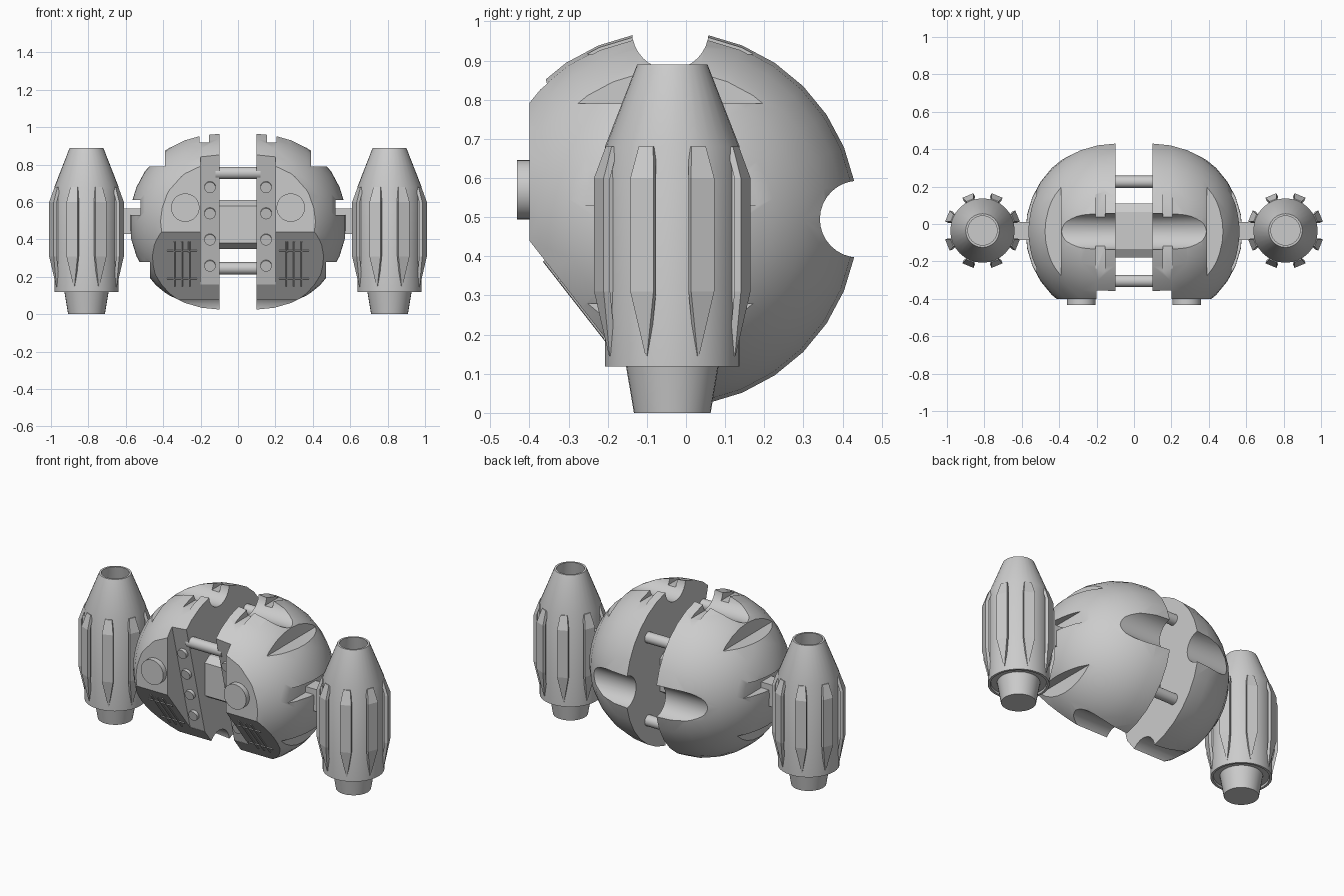
import bpy, bmesh, math
from mathutils import Matrix, Vector

if "Cube" in bpy.data.objects:
    bpy.data.objects.remove(bpy.data.objects["Cube"])

grey = bpy.data.materials.new("hull grey")
grey.use_nodes = True
COLOUR = (0.6, 0.6, 0.6, 1)
grey.diffuse_color = COLOUR
grey.node_tree.nodes["Principled BSDF"].inputs["Base Color"].default_value = COLOUR

CY, CZ, R = -0.04, 0.495, 0.48      # hull centre and radius
HALF_GAP = 0.1
POD_X, POD_Y = 0.81, -0.035


def make(name, bm):
    """Turn a bmesh into an object."""
    bmesh.ops.recalc_face_normals(bm, faces=bm.faces)
    mesh = bpy.data.meshes.new(name)
    bm.to_mesh(mesh)
    bm.free()
    mesh.materials.append(grey)
    ob = bpy.data.objects.new(name, mesh)
    bpy.context.collection.objects.link(ob)
    return ob


def box(x, y, z):
    """Box from three (low, high) ranges."""
    bm = bmesh.new()
    bmesh.ops.create_cube(bm, size=1)
    for v in bm.verts:
        v.co = [lo + (c + 0.5) * (hi - lo) for c, (lo, hi) in zip(v.co, (x, y, z))]
    return bm


def prism(outline, x0, x1):
    """Extrude a (y, z) outline along x."""
    bm = bmesh.new()
    face = bm.faces.new([bm.verts.new((x0, y, z)) for y, z in outline])
    out = bmesh.ops.extrude_face_region(bm, geom=[face])
    moved = [g for g in out["geom"] if isinstance(g, bmesh.types.BMVert)]
    bmesh.ops.translate(bm, vec=(x1 - x0, 0, 0), verts=moved)
    return bm


def rod(a, b, radius, sides=24):
    """Cylinder between two points."""
    a, b = Vector(a), Vector(b)
    turn = (b - a).to_track_quat("Z", "Y").to_matrix().to_4x4()
    bm = bmesh.new()
    bmesh.ops.create_cone(bm, cap_ends=True, segments=sides, radius1=radius, radius2=radius,
                          depth=(b - a).length, matrix=Matrix.Translation((a + b) / 2) @ turn)
    return bm


def apply(ob, kind, **settings):
    mod = ob.modifiers.new(kind, kind)
    for key, value in settings.items():
        setattr(mod, key, value)
    bpy.context.view_layer.update()
    baked = bpy.data.meshes.new_from_object(ob.evaluated_get(bpy.context.evaluated_depsgraph_get()))
    ob.modifiers.clear()
    ob.data = baked


def cut(ob, bm):
    cutter = make("cutter", bm)
    apply(ob, "BOOLEAN", operation="DIFFERENCE", solver="EXACT", object=cutter)
    bpy.data.objects.remove(cutter)


def finish(ob, mirror=True, smooth=True):
    if mirror:
        apply(ob, "MIRROR", use_mirror_merge=False)
    if smooth:
        bpy.ops.object.select_all(action="DESELECT")
        ob.select_set(True)
        bpy.context.view_layer.objects.active = ob
        bpy.ops.object.shade_smooth_by_angle(angle=math.radians(30))


# Hull half: a hemisphere with its flat side facing the gap
bm = bmesh.new()
bmesh.ops.create_uvsphere(bm, u_segments=32, v_segments=16, radius=R,
                          matrix=Matrix.Translation((HALF_GAP, CY, CZ)) @ Matrix.Rotation(math.pi / 2, 4, "Y"))
cutoff = bmesh.ops.bisect_plane(bm, geom=bm.verts[:] + bm.edges[:] + bm.faces[:], dist=1e-5,
                                plane_co=(HALF_GAP, 0, 0), plane_no=(1, 0, 0), clear_inner=True)
bmesh.ops.holes_fill(bm, edges=[e for e in bm.edges if e.is_boundary])
hull = make("hull_halves", bm)

# Flat face and sloping chin, then the leaning strip beside the gap
cut(hull, prism([(-0.4, 1.1), (-0.4, 0.44), (0, -0.073), (-0.8, -0.073), (-0.8, 1.1)], 0, 0.8))
cut(hull, prism([(-0.395, 1.0), (-0.36, 0.86), (-0.18, 0.16), (-0.7, 0.16), (-0.7, 1.0)], 0, 0.2))

# Round grooves at the top, back and bottom
for y, z in ((CY, CZ + R), (CY, CZ - R), (CY + R, CZ)):
    cut(hull, rod((0, y, z), (0.8, y, z), 0.098, 32))

# Square slots across the top and down the side
for x, z in (((0.155, 0.205), (0.917, 1.2)), ((0.39, 0.8), (0.79, 1.2)),
             ((0.52, 0.8), (0.53, 0.61)), ((0.47, 0.8), (-0.1, 0.28))):
    cut(hull, box(x, (-0.8, 0.8), z))
finish(hull)

# Core block and tie rods bridging the gap
h, c = 0.145, 0.1
core_outline = [(h, c), (c, 0.13), (-c, 0.13), (-h, c), (-h, -c), (-c, -0.13), (c, -0.13), (h, -c)]
finish(make("core_block", prism([(y - 0.035, z + 0.48) for y, z in core_outline], -0.11, 0.11)),
       mirror=False, smooth=False)
for name, y, z in (("front_tie_rod", -0.305, 0.755), ("upper_back_tie_rod", 0.225, 0.755),
                   ("lower_back_tie_rod", 0.225, 0.245)):
    finish(make(name, rod((-0.12, y, z), (0.12, y, z), 0.033)), mirror=False)

# Round face lamps and strip bolts
finish(make("face_lamps", rod((0.282, -0.38, 0.57), (0.282, -0.432, 0.57), 0.076, 32)))
for i in range(4):
    z = 0.265 + 0.14 * i
    y = -0.18 - (z - 0.16) * 0.257
    finish(make("strip_bolts", rod((0.15, y + 0.02, z), (0.15, y - 0.018, z - 0.008), 0.03)))

# Raised grille bars on the chin
def chin(x, z, lift):
    y = -0.4 + (0.44 - z) * 0.78
    return Vector((x, y - 0.789 * lift, z - 0.615 * lift))

bars = [((x, 0.15), (x, 0.39)) for x in (0.26, 0.3, 0.34)]
bars += [((0.22, z), (0.38, z)) for z in (0.19, 0.34)]
for (xa, za), (xb, zb) in bars:
    finish(make("grille_bars", rod(chin(xa, za, 0), chin(xb, zb, 0), 0.006, 8)), smooth=False)

# Arms holding the pods
finish(make("pod_arms", box((0.5, 0.66), (-0.085, 0.012), (0.43, 0.565))), smooth=False)

# Pod body: turned profile with an open top and a lip under the skirt
profile = [(0, 0), (0.098, 0), (0.12, 0.13), (0.155, 0.13), (0.158, 0.118), (0.172, 0.118),
           (0.172, 0.68), (0.09, 0.89), (0.078, 0.89), (0.1, 0.78), (0, 0.78)]
bm = bmesh.new()
verts = [bm.verts.new((r, 0, z)) for r, z in profile]
edges = [bm.edges.new(pair) for pair in zip(verts, verts[1:])]
bmesh.ops.spin(bm, geom=verts + edges, cent=(0, 0, 0), axis=(0, 0, 1), angle=math.tau,
               steps=32, use_duplicate=False)
bmesh.ops.remove_doubles(bm, verts=bm.verts, dist=1e-4)
bmesh.ops.translate(bm, vec=(POD_X, POD_Y, 0), verts=bm.verts)
finish(make("pod_bodies", bm))

# Pod fins: eight mushroom-section ribs, pointed below
bm = bmesh.new()
for k in range(8):
    turn = Matrix.Translation((POD_X, POD_Y, 0)) @ Matrix.Rotation((k + 0.5) * math.tau / 8, 4, "Z")
    rings = []
    for z, w, r in ((0.145, 0.002, 0.174), (0.31, 0.032, 0.203), (0.6, 0.032, 0.203), (0.68, 0.02, 0.176)):
        stem, under = w * 0.45, r - 0.018
        half = [(0.15, stem), (under, stem), (under, w), (r, w)]
        section = half + [(a, -b) for a, b in reversed(half)]
        rings.append([bm.verts.new(turn @ Vector((a, b, z))) for a, b in section])
    for low, high in zip(rings, rings[1:]):
        for i in range(8):
            j = (i + 1) % 8
            bm.faces.new((low[i], low[j], high[j], high[i]))
    bm.faces.new(rings[0])
    bm.faces.new(rings[-1])
finish(make("pod_fins", bm), smooth=False)
